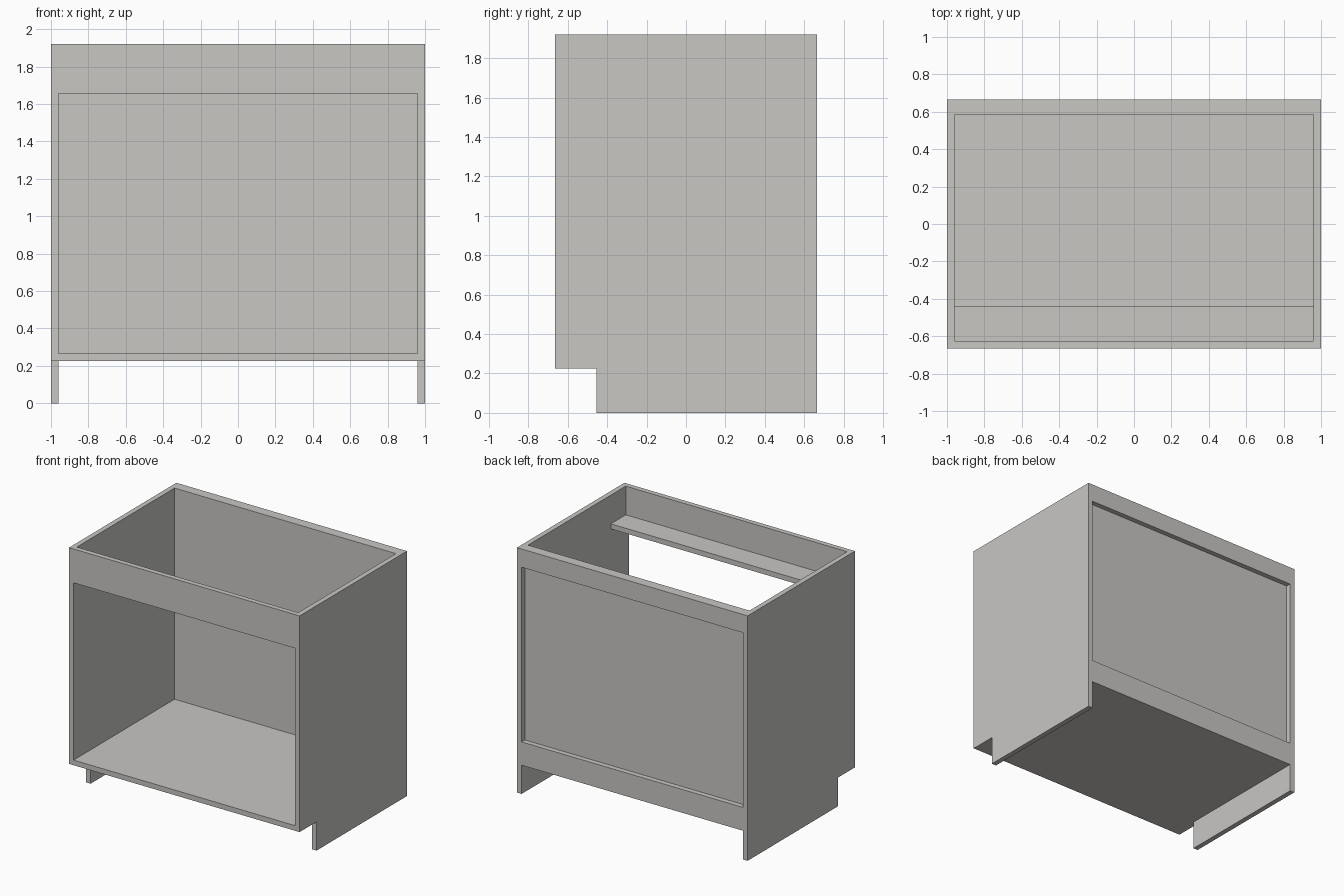
import bpy
import bmesh

if "Cube" in bpy.data.objects:
    bpy.data.objects.remove(bpy.data.objects["Cube"])

T = 0.04            # board thickness
W = 1.0             # half width
D = 0.665           # half depth
H = 1.92            # total height
KICK_Z = 0.225      # toe space height
KICK_Y = -0.455     # toe space depth line
IN = W - T          # inner half width

board = bpy.data.materials.new("pale_grey_board")
board.diffuse_color = (0.58, 0.57, 0.55, 1)
board.use_nodes = True
board.node_tree.nodes["Principled BSDF"].inputs["Base Color"].default_value = board.diffuse_color


def panel(name, profile, x0, x1):
    """Extrude a (y, z) outline from x0 to x1."""
    bm = bmesh.new()
    face = bm.faces.new([bm.verts.new((x0, y, z)) for y, z in profile])
    new = bmesh.ops.extrude_face_region(bm, geom=[face])["geom"]
    verts = [v for v in new if isinstance(v, bmesh.types.BMVert)]
    bmesh.ops.translate(bm, verts=verts, vec=(x1 - x0, 0, 0))
    bmesh.ops.recalc_face_normals(bm, faces=bm.faces)
    mesh = bpy.data.meshes.new(name)
    bm.to_mesh(mesh)
    bm.free()
    mesh.materials.append(board)
    obj = bpy.data.objects.new(name, mesh)
    bpy.context.collection.objects.link(obj)
    return obj


def rail(name, y0, y1, z0, z1):
    """Board spanning between the two sides."""
    return panel(name, [(y0, z0), (y1, z0), (y1, z1), (y0, z1)], -IN, IN)


# Sides with a toe notch at the lower front
side = [(KICK_Y, 0), (D, 0), (D, H), (-D, H), (-D, KICK_Z), (KICK_Y, KICK_Z)]
panel("left_side", side, -W, -IN)
panel("right_side", side, IN, W)

# Floor, front rail and the flat stretcher behind it
floor_top = KICK_Z + T
rail("floor", -D, D, KICK_Z, floor_top)
rail("front_rail", -D, -D + T, 1.655, H)
rail("front_stretcher", -D + T, -0.44, 1.655, 1.655 + T)

# Recessed back panel with flush rails behind it
rail("back_panel", D - 2 * T, D - T, floor_top, H)
rail("back_top_rail", D - T, D, H - 0.143, H)
rail("back_bottom_rail", D - T, D, floor_top, floor_top + 0.143)
